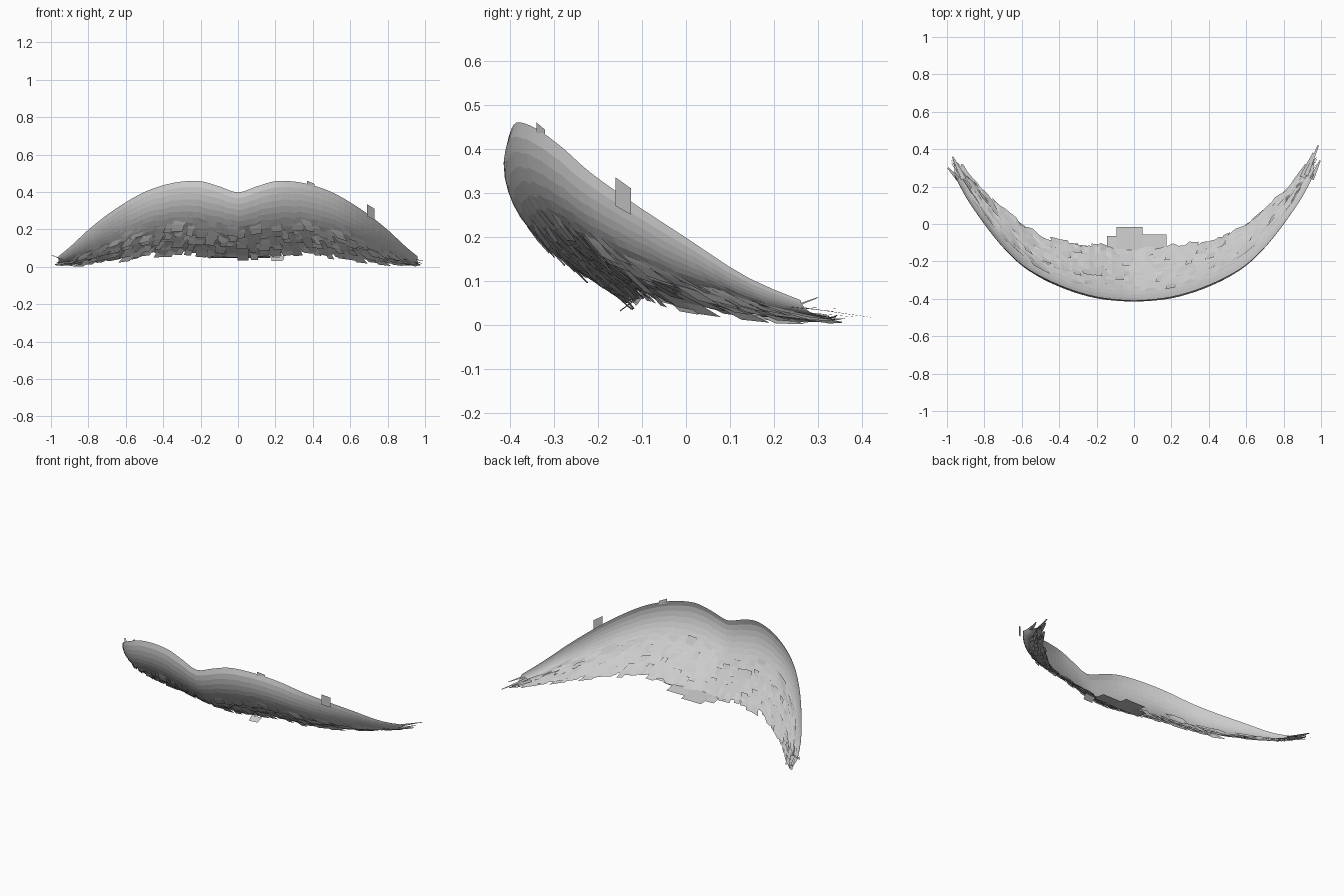
import bpy, math, random
from mathutils import Vector

if "Cube" in bpy.data.objects:
    bpy.data.objects.remove(bpy.data.objects["Cube"])

random.seed(7)

# Half-profile stations: x, rim y, rim z, lower edge y, lower edge z
STATIONS = [
    (0.00, -0.408, 0.398, -0.130, 0.052),
    (0.10, -0.402, 0.430, -0.118, 0.052),
    (0.20, -0.388, 0.458, -0.105, 0.057),
    (0.30, -0.362, 0.456, -0.095, 0.067),
    (0.40, -0.325, 0.436, -0.085, 0.070),
    (0.50, -0.278, 0.400, -0.055, 0.058),
    (0.60, -0.216, 0.345, 0.005, 0.044),
    (0.70, -0.122, 0.278, 0.085, 0.031),
    (0.80, 0.000, 0.198, 0.180, 0.019),
    (0.90, 0.145, 0.105, 0.290, 0.012),
    (0.98, 0.300, 0.040, 0.365, 0.018),
]


def station(x):
    """Smoothly interpolate the profile stations at |x|."""
    x = min(abs(x), 0.98)
    n = len(STATIONS)
    i = min(int(x / 0.1), n - 2)
    a, b = STATIONS[i], STATIONS[i + 1]
    p = STATIONS[i - 1] if i else (-0.1,) + STATIONS[1][1:]
    q = STATIONS[min(i + 2, n - 1)]
    h = b[0] - a[0]
    t = (x - a[0]) / h
    out = []
    for k in range(1, 5):
        m0 = (b[k] - p[k]) / (b[0] - p[0]) * h
        m1 = (q[k] - a[k]) / (q[0] - a[0]) * h
        out.append((2*t**3 - 3*t**2 + 1) * a[k] + (t**3 - 2*t**2 + t) * m0
                   + (3*t**2 - 2*t**3) * b[k] + (t**3 - t**2) * m1)
    return out


def surface(x, v, lift=0.0):
    """Point on the bowed shell: v = 0 at the rim, 1 at the lower edge."""
    ry, rz, by, bz = station(x)
    dy, dz = by - ry, bz - rz
    length = math.hypot(dy, dz)
    bow = 0.165 * length * math.sin(math.pi * min(v, 1) ** 0.72) + lift
    return Vector((x, ry + dy * v + dz / length * bow,
                   max(0.002, rz + dz * v - dy / length * bow)))


def make(name, verts, faces):
    mesh = bpy.data.meshes.new(name)
    mesh.from_pydata([tuple(p) for p in verts], [], faces)
    mesh.update()
    ob = bpy.data.objects.new(name, mesh)
    bpy.context.collection.objects.link(ob)
    return ob


# Main bowed shell with a smooth rim and a ragged lower edge
COLS, ROWS = 64, 13
verts, faces = [], []
for c in range(COLS + 1):
    x = -0.96 + 1.92 * c / COLS
    end = 1.0 + random.uniform(-0.06, 0.03)
    for r in range(ROWS + 1):
        v = (r / ROWS) ** 1.2 * end
        rough = max(0, v - 0.3) * 0.012
        verts.append(surface(x, v, random.uniform(-rough, rough)))
for c in range(COLS):
    for r in range(ROWS):
        a = c * (ROWS + 1) + r
        faces.append((a, a + 1, a + ROWS + 2, a + ROWS + 1))
make("moustache_shell", verts, faces)

# Overlapping hair cards, swept outward from the middle
verts, faces = [], []


def card(x, v, w, h, sweep, tilt, base):
    start = len(verts)
    for i in range(3):
        for j in range(2):
            s, t = i / 2 - 0.5, j
            px = max(-0.98, min(0.98, x + w * (t - 0.5) + sweep * s))
            verts.append(surface(px, min(v + h * s, 1.04), base + tilt * s))
    for i in range(2):
        a = start + i * 2
        faces.append((a, a + 2, a + 3, a + 1))


for side in (-1, 1):
    for row in range(5):
        v = 0.5 + row * 0.105
        for k in range(17):
            x = side * (0.03 + 0.056 * k + random.uniform(-0.012, 0.012))
            card(x, v + random.uniform(-0.04, 0.04),
                 random.uniform(0.03, 0.065), random.uniform(0.14, 0.22),
                 side * 0.08 * abs(x), random.uniform(0.004, 0.02),
                 random.uniform(-0.003, 0.006))
make("hair_cards", verts, faces)

# Loose cards: along the middle lower edge and on the rim
verts, faces = [], []


def quad(*pts):
    a = len(verts)
    verts.extend(Vector(p) for p in pts)
    faces.append((a, a + 1, a + 2, a + 3))


for x, w, y in ((-0.11, 0.07, -0.065), (-0.045, 0.095, -0.015),
                (0.02, 0.05, -0.015), (0.11, 0.13, -0.055)):
    quad((x - w/2, -0.14, 0.058), (x + w/2, -0.14, 0.058),
         (x + w/2, y, 0.046), (x - w/2, y, 0.046))
quad((0.18, -0.12, 0.052), (0.25, -0.12, 0.055),
     (0.24, -0.15, 0.033), (0.18, -0.15, 0.03))
quad((0.37, -0.34, 0.43), (0.41, -0.32, 0.42),
     (0.41, -0.32, 0.443), (0.37, -0.34, 0.46))
quad((0.69, -0.16, 0.27), (0.73, -0.125, 0.25),
     (0.73, -0.125, 0.31), (0.69, -0.16, 0.335))
make("loose_cards", verts, faces)

# Wispy strands at both tips
verts, faces = [], []


def strand(a, b, w):
    a, b = Vector(a), Vector(b)
    side = (b - a).cross(Vector((0, 0, 1))).normalized() * w
    quad(a - side, a + side, b + side * 0.3, b - side * 0.3)


for a, b, w in (
        ((0.92, 0.26, 0.04), (0.985, 0.42, 0.017), 0.012),
        ((0.95, 0.24, 0.04), (0.995, 0.34, 0.03), 0.012),
        ((0.90, 0.25, 0.03), (0.96, 0.38, 0.018), 0.015),
        ((0.86, 0.22, 0.02), (0.92, 0.32, 0.006), 0.016),
        ((-0.94, 0.24, 0.04), (-0.995, 0.30, 0.062), 0.012),
        ((-0.91, 0.24, 0.04), (-0.97, 0.36, 0.037), 0.014),
        ((-0.86, 0.20, 0.02), (-0.92, 0.32, 0.018), 0.016)):
    strand(a, b, w)
make("tip_strands", verts, faces)
